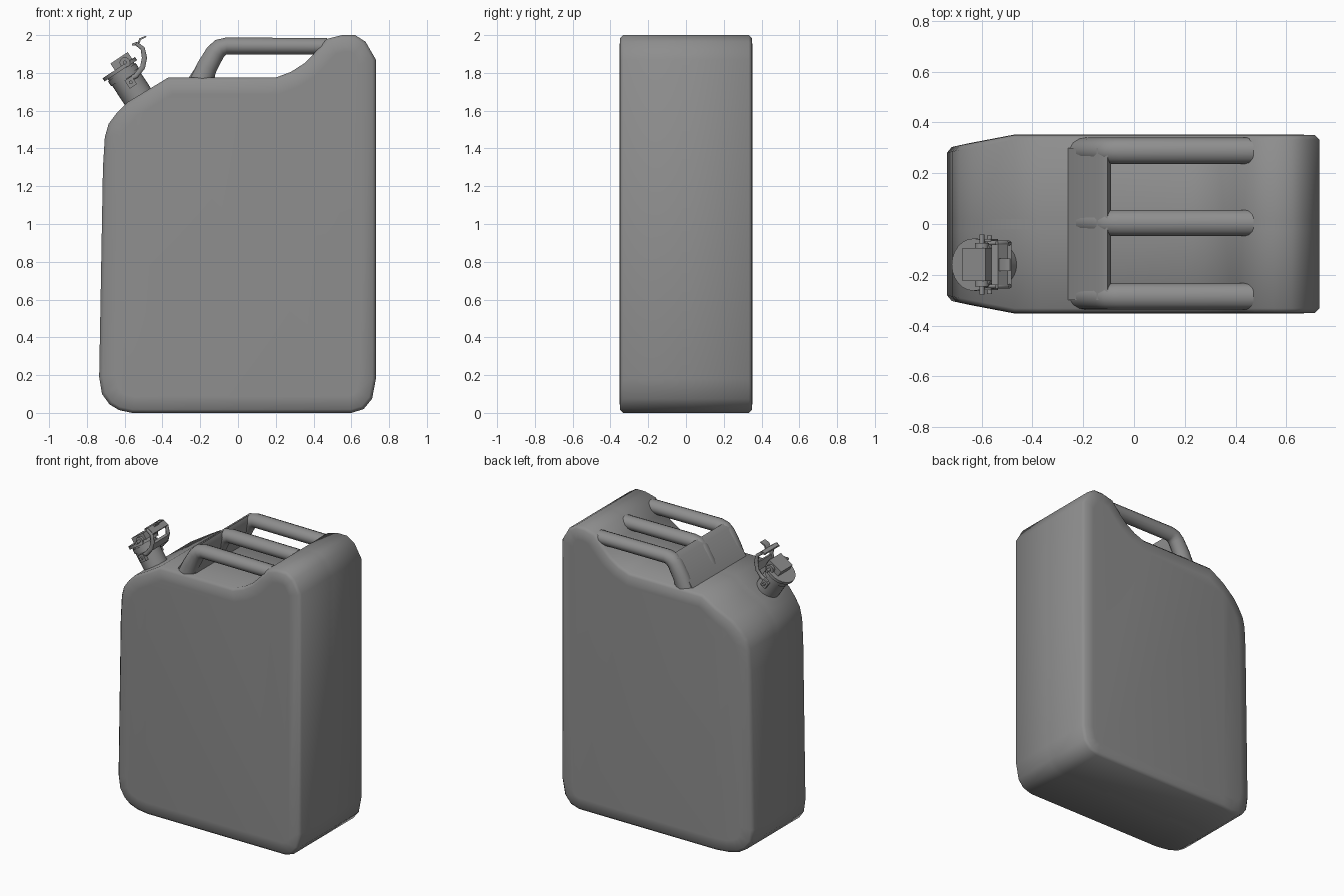
import bpy, bmesh, math
from mathutils import Matrix, Vector

cube = bpy.data.objects.get("Cube")
if cube:
    bpy.data.objects.remove(cube, do_unlink=True)

paint = bpy.data.materials.new("grey_paint")
paint.use_nodes = True
GREY = (0.27, 0.27, 0.27, 1)
paint.diffuse_color = GREY
paint.node_tree.nodes["Principled BSDF"].inputs["Base Color"].default_value = GREY
parts = []


def finish(bm, name):
    bmesh.ops.recalc_face_normals(bm, faces=bm.faces[:])
    mesh = bpy.data.meshes.new(name)
    bm.to_mesh(mesh)
    bm.free()
    mesh.materials.append(paint)
    ob = bpy.data.objects.new(name, mesh)
    bpy.context.collection.objects.link(ob)
    parts.append(ob)
    return ob


def extrude_profile(bm, profile, y0, y1):
    """Prism from an x-z outline; returns the face at y1."""
    base = bm.faces.new([bm.verts.new((x, y0, z)) for x, z in profile])
    ext = bmesh.ops.extrude_face_region(bm, geom=[base], use_keep_orig=True)["geom"]
    for v in ext:
        if isinstance(v, bmesh.types.BMVert):
            v.co.y = y1
    bmesh.ops.recalc_face_normals(bm, faces=bm.faces[:])
    return [f for f in ext if isinstance(f, bmesh.types.BMFace)][0]


def sweep(name, path, ry, y, sides=14):
    """Tube along x-z points (x, z, radius) with a fixed half width in y."""
    bm = bmesh.new()
    rings = []
    for i, (x, z, r) in enumerate(path):
        a, b = path[max(i - 1, 0)], path[min(i + 1, len(path) - 1)]
        t = Vector((b[0] - a[0], 0, b[1] - a[1])).normalized()
        n = Vector((-t.z, 0, t.x))
        ring = []
        for k in range(sides):
            ang = math.tau * (k + 0.5) / sides
            ring.append(bm.verts.new(Vector((x, y, z)) + n * r * math.cos(ang)
                                     + Vector((0, ry * math.sin(ang), 0))))
        rings.append(ring)
    for p, q in zip(rings, rings[1:]):
        for k in range(sides):
            j = (k + 1) % sides
            bm.faces.new((p[k], p[j], q[j], q[k]))
    bm.faces.new(rings[0])
    bm.faces.new(rings[-1])
    return finish(bm, name)


# Body outline
outline = [(-0.56, 0.0), (0.60, 0.0), (0.665, 0.02), (0.71, 0.075), (0.73, 0.18),
           (0.73, 1.87), (0.675, 1.965), (0.62, 2.0), (0.55, 2.0), (0.47, 1.98),
           (0.40, 1.9), (0.35, 1.85), (0.28, 1.805), (0.20, 1.775), (-0.37, 1.775),
           (-0.585, 1.645), (-0.64, 1.59), (-0.685, 1.53), (-0.705, 1.46),
           (-0.715, 1.3), (-0.735, 0.19), (-0.72, 0.1), (-0.68, 0.045), (-0.63, 0.015)]

# Body shell: one pressed half, mirrored across the seam
bm = bmesh.new()
cap = extrude_profile(bm, outline, 0.019, 0.332)
bmesh.ops.inset_region(bm, faces=[cap], thickness=0.018, depth=0.018, use_even_offset=True)
bmesh.ops.inset_region(bm, faces=[cap], thickness=0.07, depth=0.002, use_even_offset=True)
TAPER_X = -0.47
bmesh.ops.bisect_plane(bm, geom=bm.verts[:] + bm.edges[:] + bm.faces[:],
                       plane_co=(TAPER_X, 0, 0), plane_no=(1, 0, 0))
for v in bm.verts:
    if v.co.x < TAPER_X and v.co.y > 0.1:
        v.co.y -= (TAPER_X - v.co.x) * 0.19
shell = finish(bm, "body_shell")
mirror = shell.modifiers.new("other_half", 'MIRROR')
mirror.use_axis = (False, True, False)

# Recessed seam between the halves
bm = bmesh.new()
base = bm.faces.new([bm.verts.new((x, -0.03, z)) for x, z in outline])
bmesh.ops.inset_region(bm, faces=[base], thickness=0.024, use_even_offset=True)
bmesh.ops.delete(bm, geom=[f for f in bm.faces if f is not base], context='FACES')
ext = bmesh.ops.extrude_face_region(bm, geom=[base], use_keep_orig=True)["geom"]
bmesh.ops.translate(bm, vec=(0, 0.06, 0),
                    verts=[v for v in ext if isinstance(v, bmesh.types.BMVert)])
finish(bm, "body_seam")

# Three carrying handles
handle = [(-0.195, 1.755, 0.062), (-0.165, 1.83, 0.056), (-0.12, 1.908, 0.052),
          (-0.095, 1.932, 0.05), (-0.06, 1.943, 0.046), (0.47, 1.94, 0.045)]
for label, y in (("right", -0.285), ("middle", 0.004), ("left", 0.288)):
    sweep("handle_" + label, handle, 0.052, y)

# Sloping web joining the handle legs
bm = bmesh.new()
extrude_profile(bm, [(-0.27, 1.76), (-0.145, 1.953), (-0.105, 1.975), (-0.09, 1.94),
                     (-0.115, 1.84), (-0.125, 1.76)], -0.3, 0.3)
finish(bm, "handle_web")

# Spout frame: local z runs along the neck, local y across the body
axis = Vector((-0.55, 0, 0.835)).normalized()
side = Vector((axis.z, 0, -axis.x))
frame = Matrix((side, Vector((0, 1, 0)), axis)).transposed().to_4x4()
frame.translation = (-0.524, -0.16, 1.665)


def spout_cylinder(name, r, z0, z1):
    b = bmesh.new()
    bmesh.ops.create_cone(b, cap_ends=True, segments=24, radius1=r, radius2=r, depth=z1 - z0,
                          matrix=frame @ Matrix.Translation((0, 0, (z0 + z1) / 2)))
    finish(b, name)


def spout_pin(name, u, v, r, half):
    b = bmesh.new()
    bmesh.ops.create_cone(b, cap_ends=True, segments=16, radius1=r, radius2=r, depth=2 * half,
                          matrix=frame @ Matrix.Translation((u, 0, v))
                          @ Matrix.Rotation(math.pi / 2, 4, 'X'))
    finish(b, name)


def spout_box(name, centre, size):
    b = bmesh.new()
    bmesh.ops.create_cube(b, size=1, matrix=frame @ Matrix.Translation(centre)
                          @ Matrix.Diagonal((*size, 1)))
    finish(b, name)


spout_cylinder("spout_neck", 0.082, -0.05, 0.175)
spout_cylinder("spout_collar", 0.088, 0.135, 0.165)
spout_cylinder("spout_lid", 0.103, 0.175, 0.195)
spout_box("lid_block", (0.03, 0, 0.215), (0.11, 0.13, 0.045))
spout_pin("lid_hinge", 0.042, 0.2, 0.028, 0.085)
spout_pin("lid_hinge_pin", 0.042, 0.2, 0.01, 0.118)
for s, label in ((-1, "right"), (1, "left")):
    spout_box("neck_lug_" + label, (0.01, s * 0.085, 0.095), (0.045, 0.03, 0.05))
spout_pin("neck_lug_pin", 0.01, 0.095, 0.01, 0.115)

# Curved locking lever: two arms, a cross plate and a thumb tab
arm = [(-0.585, 1.76, 0.012), (-0.54, 1.785, 0.015), (-0.505, 1.83, 0.015),
       (-0.495, 1.88, 0.015), (-0.505, 1.93, 0.013), (-0.54, 1.955, 0.01)]
for s, label in ((-1, "right"), (1, "left")):
    sweep("lever_arm_" + label, arm, 0.01, -0.16 + s * 0.085, 8)
bm = bmesh.new()
extrude_profile(bm, [(-0.515, 1.825), (-0.495, 1.82), (-0.483, 1.87), (-0.502, 1.875)],
                -0.25, -0.07)
finish(bm, "lever_cross_plate")
bm = bmesh.new()
extrude_profile(bm, [(-0.56, 1.945), (-0.535, 1.945), (-0.5, 1.925), (-0.495, 1.935),
                     (-0.535, 1.965), (-0.56, 1.955)], -0.24, -0.08)
finish(bm, "lever_top_bar")
bm = bmesh.new()
extrude_profile(bm, [(-0.535, 1.95), (-0.523, 1.95), (-0.515, 1.975), (-0.485, 1.99),
                     (-0.487, 1.997), (-0.522, 1.983)], -0.185, -0.135)
finish(bm, "lever_thumb_tab")

# Smooth shading with sharp edges kept
bpy.ops.object.select_all(action='DESELECT')
for ob in parts:
    ob.select_set(True)
bpy.context.view_layer.objects.active = shell
bpy.ops.object.shade_smooth_by_angle(angle=math.radians(55))
